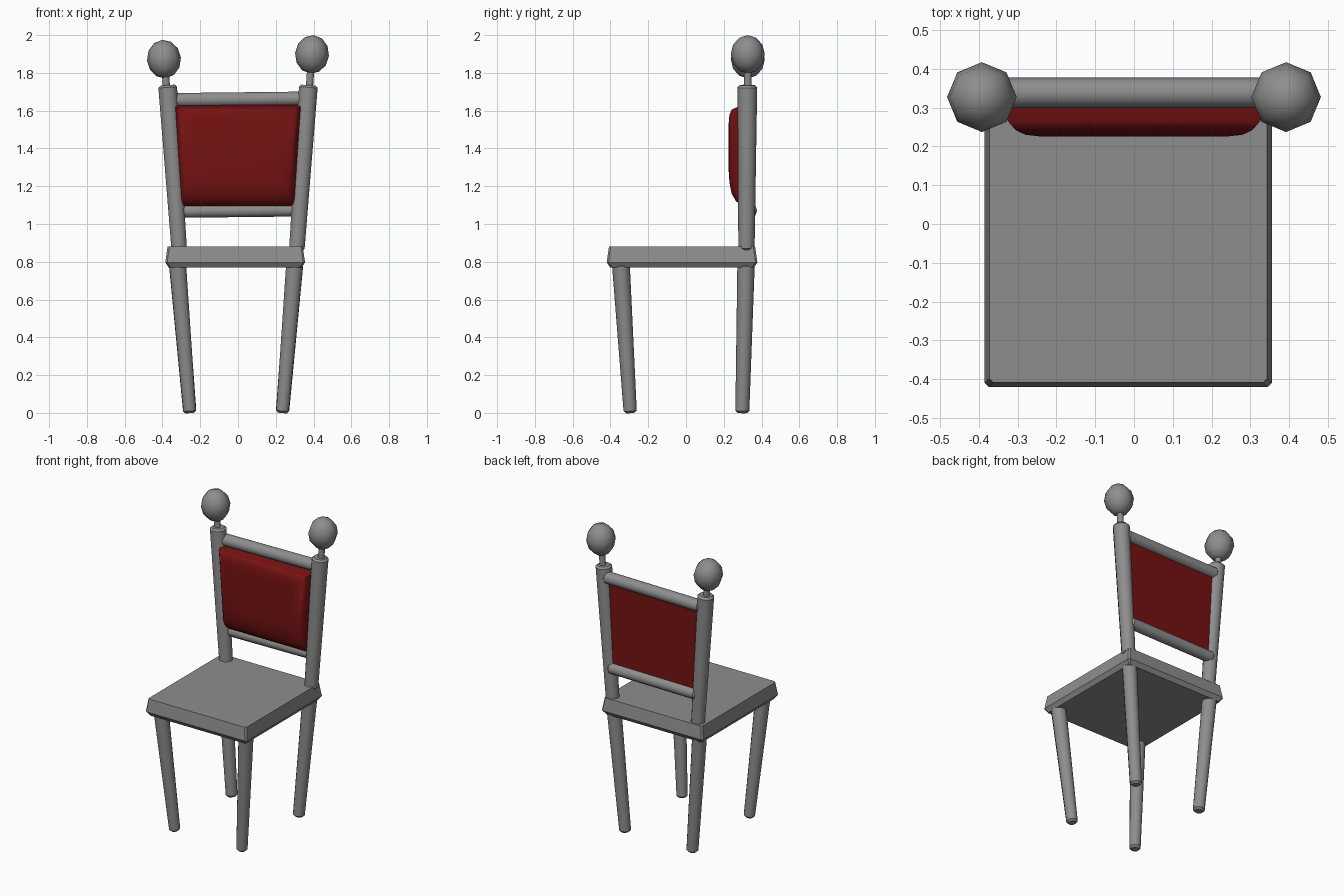
import bpy, bmesh, math
from mathutils import Vector, Matrix

cube = bpy.data.objects.get("Cube")
if cube:
    bpy.data.objects.remove(cube, do_unlink=True)


def material(name, color):
    m = bpy.data.materials.new(name)
    m.use_nodes = True
    m.diffuse_color = color
    bsdf = m.node_tree.nodes["Principled BSDF"]
    bsdf.inputs["Base Color"].default_value = color
    return m


GREY = material("grey_wood", (0.27, 0.27, 0.27, 1))
RED = material("red_fabric", (0.18, 0.006, 0.006, 1))


def finish(name, bm, mat, angle=None):
    bmesh.ops.recalc_face_normals(bm, faces=bm.faces)
    mesh = bpy.data.meshes.new(name)
    bm.to_mesh(mesh)
    bm.free()
    mesh.materials.append(mat)
    ob = bpy.data.objects.new(name, mesh)
    bpy.context.collection.objects.link(ob)
    if angle:
        bpy.ops.object.select_all(action="DESELECT")
        ob.select_set(True)
        bpy.context.view_layer.objects.active = ob
        bpy.ops.object.shade_smooth_by_angle(angle=math.radians(angle))
    return ob


def loft(name, loops, mat, angle=None):
    """Skin a stack of equal-sized point loops and cap both ends."""
    bm = bmesh.new()
    rings = [[bm.verts.new(p) for p in loop] for loop in loops]
    n = len(rings[0])
    for a, b in zip(rings, rings[1:]):
        for i in range(n):
            j = (i + 1) % n
            bm.faces.new((a[i], a[j], b[j], b[i]))
    bm.faces.new(rings[0])
    bm.faces.new(rings[-1])
    return finish(name, bm, mat, angle)


def rod(name, start, end, r0, r1, bevel=0.012, sides=10):
    """Tapered round bar with chamfered ends."""
    a, b = Vector(start), Vector(end)
    axis = b - a
    length = axis.length
    turn = Vector((0, 0, 1)).rotation_difference(axis)
    stations = [(0, r0 - bevel), (bevel, r0), (length - bevel, r1), (length, r1 - bevel)]
    loops = []
    for h, r in stations:
        ring = [Vector((r * math.cos(t), r * math.sin(t), h))
                for t in (2 * math.pi * (i + 0.5) / sides for i in range(sides))]
        loops.append([a + turn @ p for p in ring])
    return loft(name, loops, GREY, 40)


# Seat slab, flared slightly downwards with a chamfered underside
def seat_loop(z, grow):
    x0, x1, y0, y1 = -0.373 - grow, 0.343 + grow, -0.408 - grow, 0.366 + grow
    c = 0.01
    return [(x0 + c, y0, z), (x1 - c, y0, z), (x1, y0 + c, z), (x1, y1 - c, z),
            (x1 - c, y1, z), (x0 + c, y1, z), (x0, y1 - c, z), (x0, y0 + c, z)]


loft("seat", [seat_loop(0.77, -0.006), seat_loop(0.797, 0.012), seat_loop(0.88, 0)], GREY)

# Legs, posts, necks and finials on each side
for side, s, shift, lift in (("right", -1, -0.01, -0.025), ("left", 1, -0.01, 0)):
    rod(f"front_{side}_leg", (s * 0.245 + shift, -0.295, 0), (s * 0.31 + shift, -0.345, 0.79), 0.035, 0.047)
    rod(f"back_{side}_leg", (s * 0.245 + shift, 0.298, 0), (s * 0.312 + shift, 0.318, 0.79), 0.037, 0.046)
    rod(f"{side}_post", (s * 0.311, 0.32, 0.86), (s * 0.373, 0.325, 1.735), 0.043, 0.052)
    rod(f"{side}_neck", (s * 0.378, 0.327, 1.72), (s * 0.386, 0.328, 1.84 + lift), 0.02, 0.02, 0.004)
    bm = bmesh.new()
    bmesh.ops.create_uvsphere(bm, u_segments=8, v_segments=6, radius=1)
    lean = Matrix.Rotation(s * math.radians(5), 4, "Y")
    place = Matrix.Translation((s * 0.392, 0.327, 1.898 + lift))
    bm.transform(place @ lean @ Matrix.Diagonal((0.09, 0.09, 0.102, 1)))
    finish(f"{side}_finial", bm, GREY, 50)

# Backrest rails
rod("top_rail", (-0.35, 0.338, 1.656), (0.35, 0.338, 1.664), 0.039, 0.039)
rod("bottom_rail", (-0.32, 0.338, 1.068), (0.32, 0.338, 1.075), 0.037, 0.037)


# Padded back: flat behind, rounded towards the front
def pad_loop(y, side, top, bottom, corner):
    zt, zb = 1.635 - top, 1.09 + bottom
    xt, xb = 0.335 - side, 0.3 - side
    half = [(xt, zt), (xb + corner * 0.07, zb + corner),
            (xb - corner * 0.25, zb + corner * 0.3), (xb - corner, zb)]
    right = [(x, y, z) for x, z in half]
    return right + [(-x, y, z) for x, _, z in reversed(right)]


loft("back_cushion", [
    pad_loop(0.345, 0, 0, 0, 0.004),
    pad_loop(0.3, 0, 0.01, 0.008, 0.025),
    pad_loop(0.265, 0.01, 0.018, 0.03, 0.04),
    pad_loop(0.242, 0.03, 0.03, 0.07, 0.045),
    pad_loop(0.23, 0.055, 0.055, 0.13, 0.05),
    pad_loop(0.226, 0.09, 0.1, 0.19, 0.05),
], RED, 45)
